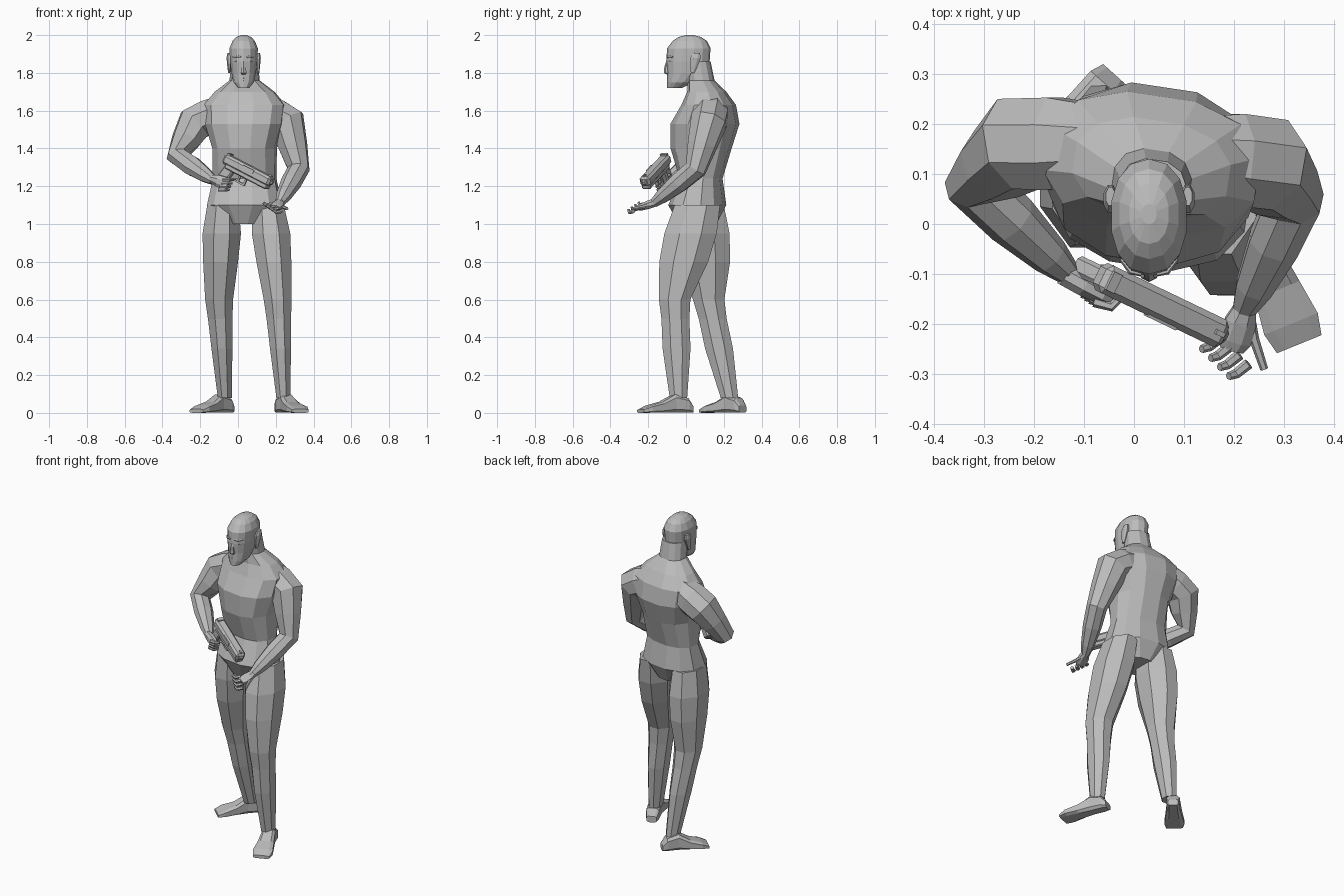
import bpy, bmesh, math
from mathutils import Vector, Matrix

default_cube = bpy.data.objects.get("Cube")
if default_cube:
    bpy.data.objects.remove(default_cube)

tone = (.5, .5, .5, 1)
grey = bpy.data.materials.new("plain_grey")
grey.use_nodes = True
grey.diffuse_color = tone
grey.node_tree.nodes["Principled BSDF"].inputs["Base Color"].default_value = tone
UP = Vector((0, 0, 1))
ACROSS = Vector((1, 0, 0))
BACK = Vector((0, 1, 0))


def finish(name, bm):
    """Turn a bmesh into a flat shaded grey object."""
    bmesh.ops.recalc_face_normals(bm, faces=bm.faces)
    mesh = bpy.data.meshes.new(name)
    bm.to_mesh(mesh)
    bm.free()
    mesh.materials.append(grey)
    bpy.context.collection.objects.link(bpy.data.objects.new(name, mesh))


def loft(name, rings, sides=8, right=ACROSS, normal=None, square=1):
    """Skin rings of (centre, half width, half depth); sections follow the path."""
    bm = bmesh.new()
    centres = [ring[0] for ring in rings]
    u = right
    loops = []
    for i, (centre, width, depth) in enumerate(rings):
        ahead = centres[min(i + 1, len(rings) - 1)]
        behind = centres[max(i - 1, 0)]
        n = (normal or ahead - behind).normalized()
        u = (u - n * u.dot(n)).normalized()
        v = n.cross(u)
        loop = []
        for k in range(sides):
            angle = math.tau * (k + .5) / sides
            c, s = (math.copysign(abs(t) ** square, t)
                    for t in (math.cos(angle), math.sin(angle)))
            loop.append(bm.verts.new(centre + u * c * width + v * s * depth))
        loops.append(loop)
    for low, high in zip(loops, loops[1:]):
        for k in range(sides):
            j = (k + 1) % sides
            bm.faces.new((low[k], low[j], high[j], high[k]))
    bm.faces.new(loops[0])
    bm.faces.new(loops[-1])
    finish(name, bm)


def column(name, x, levels, **options):
    """Upright loft from levels of (y, z, half width, half depth)."""
    rings = [(Vector((x, y, z)), width, depth) for y, z, width, depth in levels]
    loft(name, rings, normal=UP, **options)


def limb(name, joints, profile, **options):
    """Loft along joints; profile gives (place along the joints, width, depth)."""
    joints = [Vector(joint) for joint in joints]
    rings = []
    for place, width, depth in profile:
        bone = min(int(place), len(joints) - 2)
        rings.append((joints[bone].lerp(joints[bone + 1], place - bone), width, depth))
    loft(name, rings, **options)


def strand(name, points, thickness):
    """Thin tapered feature such as a finger, lip or brow."""
    rings = [(Vector(point), thick, thick) for point, thick in zip(points, thickness)]
    loft(name, rings, sides=6, right=UP)


def block(name, frame, centre, size, bevel=0):
    """Box in a local frame, with optional chamfered edges."""
    bm = bmesh.new()
    bmesh.ops.create_cube(bm, size=1, matrix=Matrix.Diagonal((*size, 1)))
    if bevel:
        bmesh.ops.bevel(bm, geom=bm.edges[:], offset=bevel, segments=1, affect='EDGES')
    bm.transform(frame @ Matrix.Translation(centre))
    finish(name, bm)


# Torso, turned slightly so that the left shoulder leads
column("torso", .035, [
    (.06, 1, .1, .1), (.06, 1.1, .2, .15), (.08, 1.24, .17, .11), (.08, 1.4, .17, .16),
    (.1, 1.53, .21, .18), (.12, 1.63, .22, .14), (.11, 1.7, .16, .1),
    (.08, 1.76, .08, .07), (.06, 1.86, .07, .07)],
    sides=12, right=ACROSS - BACK * .15, square=.85)

# Legs share one profile: hip, knee, ankle
leg_profile = [(0, .09, .13), (.3, .11, .15), (.6, .1, .14), (1, .08, .09),
               (1.2, .07, .08), (1.5, .06, .08), (2, .04, .05)]
limb("left_leg", [(.16, .06, 1.1), (.21, -.06, .6), (.24, -.04, .08)],
     leg_profile, normal=UP)
limb("right_leg", [(-.08, .08, 1.1), (-.1, .12, .6), (-.07, .23, .08)],
     leg_profile, normal=UP)


def foot(name, heel, toe):
    """Wedge on the ground, highest at the ankle and widest at the ball."""
    heel, toe = Vector((*heel, 0)), Vector((*toe, 0))
    way = toe - heel
    rings = []
    for place, width, half in ((0, .03, .02), (.1, .04, .04), (.35, .04, .05),
                               (.6, .05, .03), (.85, .06, .02), (1, .05, .01)):
        rings.append((heel + way * place + UP * half, width, half))
    loft(name, rings, right=way.cross(UP), normal=way, square=.5)


foot("left_foot", (.22, .03), (.33, -.24))
foot("right_foot", (-.04, .3), (-.22, .1))

# Arms share one profile: chest, shoulder, elbow, wrist
arm_profile = [(0, .08, .08), (.6, .1, .1), (1, .1, .1), (1.5, .08, .08), (2, .06, .06),
               (2.4, .055, .055), (2.8, .04, .04), (3, .025, .025)]
limb("left_arm", [(.1, .14, 1.62), (.26, .12, 1.54), (.32, .05, 1.29), (.22, -.17, 1.11)],
     arm_profile, right=BACK)
limb("right_arm", [(-.05, .16, 1.62), (-.23, .16, 1.53), (-.32, .08, 1.36), (-.13, -.1, 1.23)],
     arm_profile, right=BACK)

# Head
mid = .03
column("head", mid, [
    (-.06, 1.72, .03, .04), (-.03, 1.75, .055, .07), (0, 1.8, .066, .1), (.01, 1.86, .074, .115),
    (.015, 1.93, .077, .115), (.02, 1.97, .06, .09), (.02, 1.99, .04, .06), (.02, 2, .015, .02)],
    sides=14, square=.9)
column("nose", mid, [(-.09, 1.88, .01, .01), (-.1, 1.83, .012, .015),
                     (-.1, 1.8, .018, .016), (-.09, 1.79, .01, .01)], sides=6)
column("chin", mid, [(-.07, 1.72, .02, .02), (-.075, 1.735, .026, .02), (-.07, 1.75, .02, .01)])
for label, z in (("upper", 1.772), ("lower", 1.76)):
    strand(label + "_lip", [(mid - .03, -.075, z), (mid, -.093, z), (mid + .03, -.075, z)],
           (.004, .009, .004))
for label, side in (("left", 1), ("right", -1)):
    for part, z, forward in (("brow", 1.885, -.1), ("eye", 1.862, -.092)):
        strand(f"{label}_{part}", [(mid + side * .015, forward, z),
                                   (mid + side * .035, forward + .006, z),
                                   (mid + side * .055, forward + .03, z)], (.005, .008, .005))
    column(label + "_ear", mid + side * .077, [
        (.035, 1.8, .006, .01), (.04, 1.83, .01, .02),
        (.05, 1.88, .015, .03), (.055, 1.905, .01, .02)])

# Pistol, aimed down across the body
aim = Vector((.25, -.12, -.13)).normalized()
cross = UP.cross(aim).normalized()
gun = Matrix((aim, cross, aim.cross(cross))).transposed().to_4x4()
gun.translation = (.05, -.16, 1.275)
block("pistol_slide", gun, (0, 0, .01), (.3, .06, .055), .012)
block("pistol_frame", gun, (.01, 0, -.02), (.27, .05, .03), .006)
block("pistol_grip", gun @ Matrix.Rotation(.25, 4, 'Y'), (-.09, 0, -.09), (.06, .04, .13), .008)
block("muzzle", gun, (.15, 0, .01), (.02, .03, .03), .008)
block("front_sight", gun, (.13, 0, .04), (.02, .01, .01))
block("rear_sight", gun, (-.13, 0, .04), (.02, .04, .01))
block("ejection_port", gun, (.01, -.03, .02), (.07, .006, .02))
block("guard_front", gun, (.01, 0, -.05), (.01, .014, .04))
block("guard_base", gun, (-.02, 0, -.07), (.07, .014, .01))
block("trigger", gun, (-.03, 0, -.05), (.01, .01, .03))

# Right hand wrapped round the grip, left hand open under the muzzle
palm_profile = [(0, .022, .024), (.4, .034, .024), (.8, .036, .02), (1, .026, .015)]
limb("right_palm", [(-.14, -.1, 1.24), (-.05, -.15, 1.21)], palm_profile, right=UP)
limb("left_palm", [(.225, -.16, 1.115), (.195, -.25, 1.085)], palm_profile)
finger_taper = (.011, .01, .008)
for i in range(4):
    knuckle = Vector((-.08, -.155, 1.235)) + Vector((-.4, .3, -.9)) * .02 * i
    strand(f"right_finger_{i}", [knuckle, knuckle + Vector((.035, -.01, 0)),
                                 knuckle + Vector((.055, .01, 0))], finger_taper)
    knuckle = Vector((.175, -.225, 1.105)) + Vector((1, -1, -.7)) * .018 * i
    strand(f"left_finger_{i}", [knuckle, knuckle + Vector((-.025, -.02, -.006)),
                                knuckle + Vector((-.04, -.025, .008))], finger_taper)
strand("right_thumb", [(-.11, -.1, 1.24), (-.08, -.09, 1.26), (-.04, -.09, 1.26)], finger_taper)
strand("left_thumb", [(.23, -.18, 1.1), (.24, -.23, 1.09), (.26, -.29, 1.08)], finger_taper)
